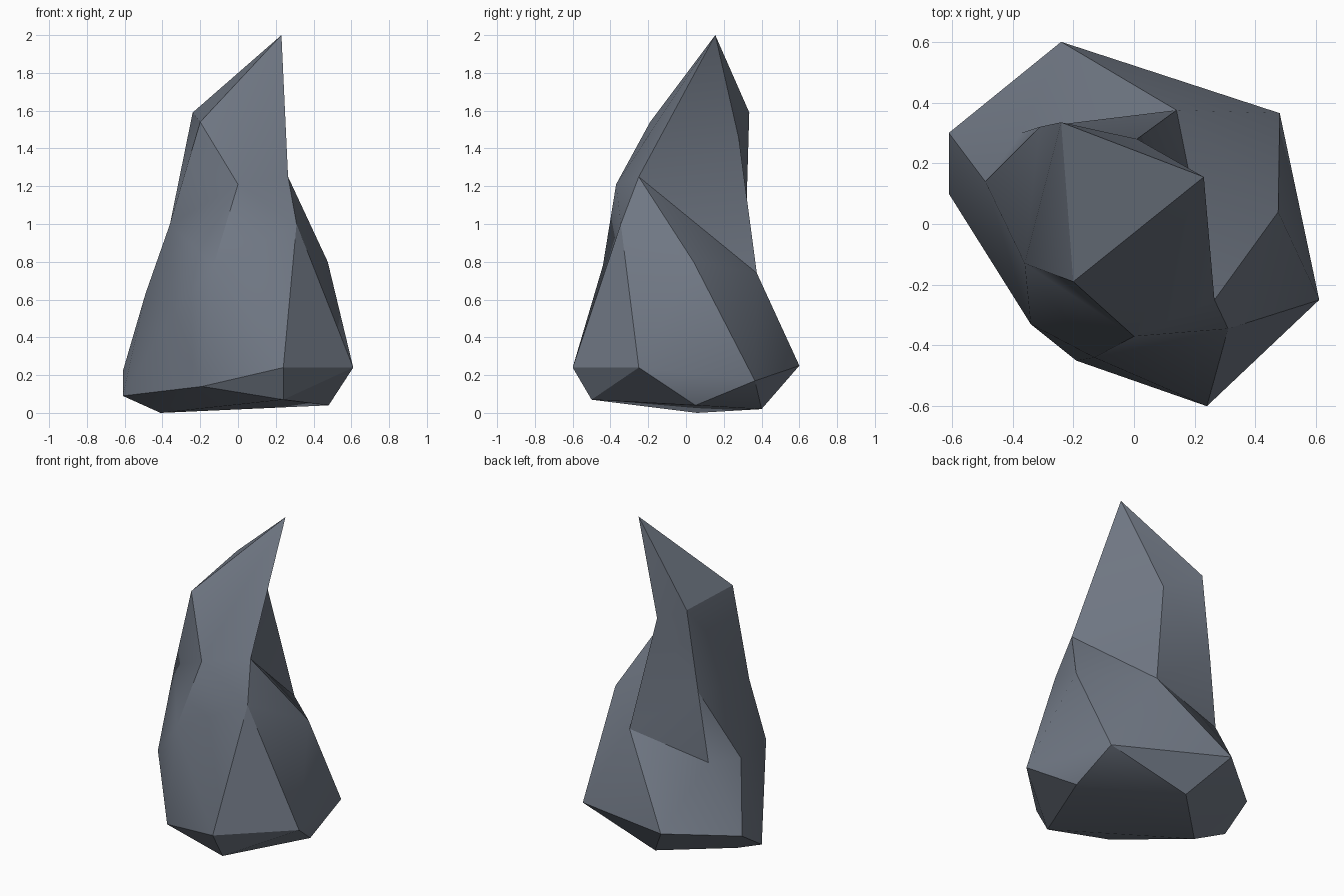
import bpy, bmesh, math
from mathutils import Vector

if "Cube" in bpy.data.objects:
    bpy.data.objects.remove(bpy.data.objects["Cube"])

COLS = 9
# Rings of the rock from the ground to the peak, counter-clockwise from the front left.
# Each entry: corner position and how many of the nine columns run into that corner.
RINGS = [
    # ground contact
    [((-.41, .06, 0), 2), ((.24, -.50, .07), 1), ((.48, .05, .04), 2),
     ((-.06, .40, .02), 2), ((-.41, .06, 0), 2)],
    # widest part of the foot
    [((-.19, -.45, .14), 2), ((.24, -.60, .24), 1), ((.61, -.25, .24), 1),
     ((.48, .365, .17), 1), ((-.24, .60, .25), 2), ((-.61, .30, .22), 1),
     ((-.61, .10, .09), 1)],
    # shoulders
    [((-.34, -.33, .53), 1), ((-.13, -.44, .78), 1), ((.31, -.345, 1.0), 2),
     ((.475, .04, .80), 1), ((.14, .375, .74), 2), ((-.37, .30, .63), 1),
     ((-.49, .14, .63), 1)],
    # neck
    [((-.36, -.13, 1.0), 1), ((0, -.37, 1.21), 2), ((.265, -.25, 1.25), 3),
     ((.01, .28, 1.45), 1), ((-.31, .32, 1.08), 2)],
    # peak
    [((-.20, -.19, 1.54), 3), ((.23, .155, 2.0), 4), ((-.24, .335, 1.59), 2)],
]

bm = bmesh.new()
corners = {}


def corner(co):
    if co not in corners:
        corners[co] = bm.verts.new(co)
    return corners[co]


def face(verts):
    unique = list(dict.fromkeys(verts))
    if len(unique) > 2 and bm.faces.get(unique) is None:
        bm.faces.new(unique)


def facet(a, b, c, d):
    """Close a four-sided gap, folding it along the outward diagonal."""
    if len({a, b, c, d}) < 4:
        face([a, b, c, d])
        return
    normal = (b.co - a.co).cross(c.co - a.co)
    if normal.dot(d.co - a.co) <= 0:
        face([a, b, c])
        face([a, c, d])
    else:
        face([a, b, d])
        face([b, c, d])


# Loft the rings
loops = [[corner(co) for co, n in ring for _ in range(n)] for ring in RINGS]
for low, high in zip(loops, loops[1:]):
    for i in range(COLS):
        j = (i + 1) % COLS
        facet(low[i], low[j], high[j], high[i])

# Top and bottom caps
face(loops[-1])
face(loops[0][::-1])
bmesh.ops.triangulate(bm, faces=[f for f in bm.faces if len(f.verts) > 3])
bmesh.ops.recalc_face_normals(bm, faces=bm.faces)

mesh = bpy.data.meshes.new("rock_spire")
bm.to_mesh(mesh)
bm.free()
rock = bpy.data.objects.new("rock_spire", mesh)
bpy.context.collection.objects.link(rock)

# Slate stone colour
stone = bpy.data.materials.new("slate_grey")
stone.diffuse_color = (0.165, 0.19, 0.235, 1)
stone.use_nodes = True
stone.node_tree.nodes["Principled BSDF"].inputs["Base Color"].default_value = stone.diffuse_color
mesh.materials.append(stone)

# Soft shading across shallow folds, crisp edges elsewhere
bpy.context.view_layer.objects.active = rock
rock.select_set(True)
bpy.ops.object.shade_smooth_by_angle(angle=math.radians(30))
